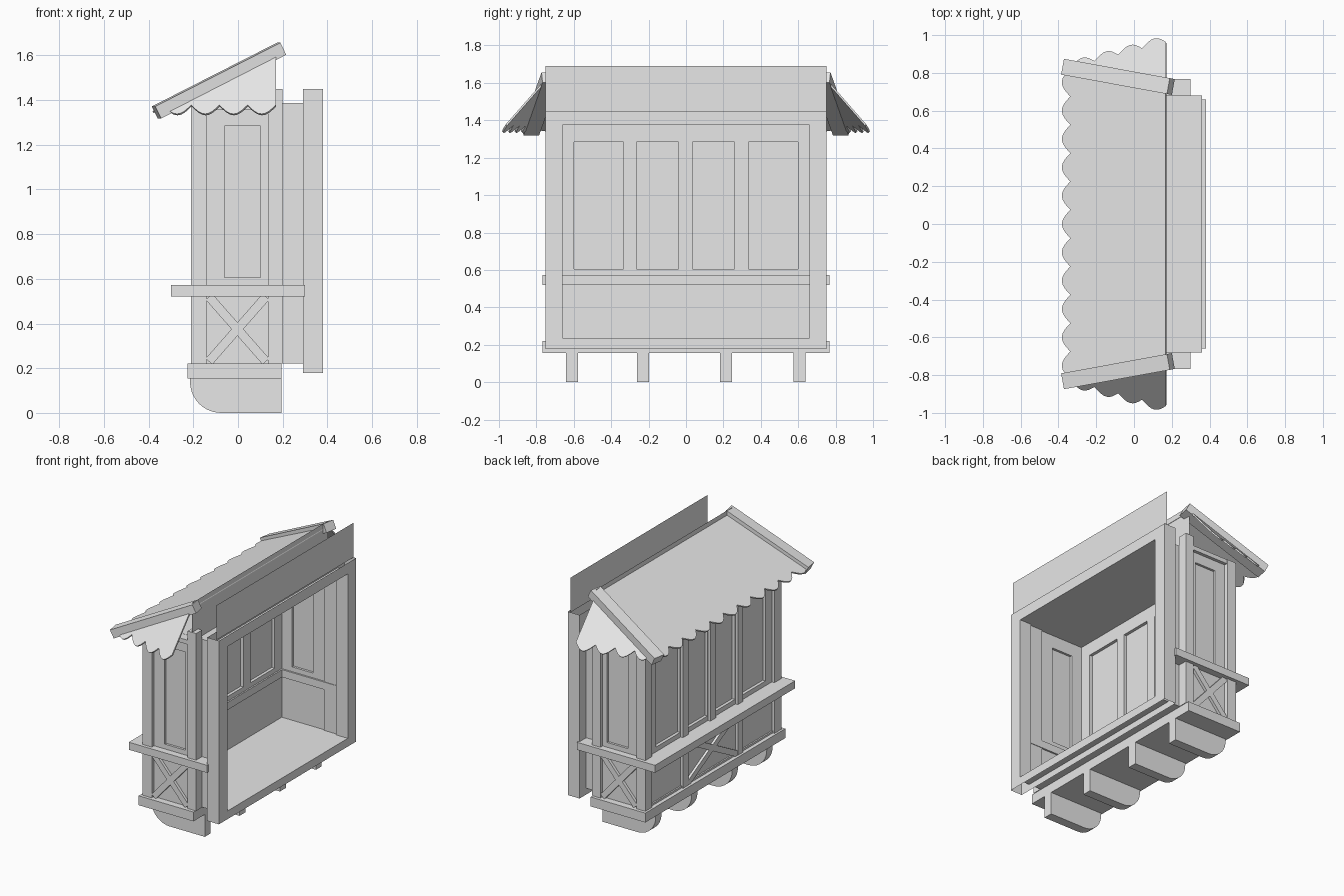
import bpy, bmesh, math
from mathutils import Vector

if "Cube" in bpy.data.objects:
    bpy.data.objects.remove(bpy.data.objects["Cube"], do_unlink=True)

grey = bpy.data.materials.new("plain_grey")
grey.use_nodes = True
grey.diffuse_color = (0.8, 0.8, 0.8, 1)
grey.node_tree.nodes["Principled BSDF"].inputs["Base Color"].default_value = (0.8, 0.8, 0.8, 1)


def finish(name, bm):
    mesh = bpy.data.meshes.new(name)
    bm.to_mesh(mesh)
    bm.free()
    obj = bpy.data.objects.new(name, mesh)
    bpy.context.collection.objects.link(obj)
    mesh.materials.append(grey)
    return obj


def faces(name, polys):
    """Open sheet parts from a few polygons."""
    bm = bmesh.new()
    for poly in polys:
        bm.faces.new([bm.verts.new(p) for p in poly])
    bmesh.ops.remove_doubles(bm, verts=bm.verts, dist=0.0001)
    return finish(name, bm)


def beam(name, p, q, width, depth, hint):
    """Box running from p to q, its depth pointing roughly along hint."""
    p, q = Vector(p), Vector(q)
    along = (q - p).normalized()
    side = along.cross(Vector(hint)).normalized() * width / 2
    up = side.cross(along).normalized() * depth / 2
    bm = bmesh.new()
    ends = [[bm.verts.new(c + side * a + up * b) for a, b in ((-1, -1), (1, -1), (1, 1), (-1, 1))]
            for c in (p, q)]
    bm.faces.new(ends[0])
    bm.faces.new(ends[1][::-1])
    for i in range(4):
        j = (i + 1) % 4
        bm.faces.new((ends[0][i], ends[1][i], ends[1][j], ends[0][j]))
    bmesh.ops.recalc_face_normals(bm, faces=bm.faces)
    return finish(name, bm)


def box(name, x, y, z):
    mid = sum(y) / 2, sum(z) / 2
    return beam(name, (x[0], *mid), (x[1], *mid), abs(y[1] - y[0]), z[1] - z[0], (0, 0, 1))


class Side:
    """Places parts on a wall: u runs along it, d is distance outward."""

    def __init__(self, name, axis, sign):
        self.name, self.axis, self.sign = name, axis, sign

    def point(self, u, d, z):
        d *= self.sign
        return (d, u, z) if self.axis == "x" else (u, d, z)

    def box(self, part, u, d, z):
        d = sorted(k * self.sign for k in d)
        x, y = (d, u) if self.axis == "x" else (u, d)
        return box(self.name + "_" + part, x, y, z)

    def window_wall(self, u, d, windows):
        # Bands below and above, piers between, recessed panes
        self.box("lower_wall", u, d, (0.22, 0.605))
        self.box("upper_wall", u, d, (1.285, 1.385))
        edges = [u[0]] + [e for w in windows for e in w] + [u[1]]
        for a, b in zip(edges[::2], edges[1::2]):
            self.box("wall_pier", (a, b), d, (0.605, 1.285))
        mid = sum(d) / 2
        for w in windows:
            self.box("window_pane", w, (mid - 0.004, mid + 0.004), (0.605, 1.285))

    def cross(self, u, d):
        for a, b in (u, u[::-1]):
            beam(self.name + "_cross_brace", self.point(a, d, 0.23), self.point(b, d, 0.52),
                 0.04, 0.024, self.point(0, 1, 0))


# Base, floor and ceiling
box("base_trim", (-0.225, 0.195), (-0.767, 0.767), (0.155, 0.22))
box("floor", (-0.2, 0.36), (-0.68, 0.68), (0.222, 0.235))
box("ceiling", (-0.2, 0.36), (-0.68, 0.68), (1.375, 1.386))

# Long window wall
long = Side("long_side", "x", -1)
long.window_wall((-0.72, 0.72), (0.14, 0.19),
                 [(-0.6, -0.335), (-0.265, -0.04), (0.035, 0.26), (0.335, 0.6)])
for u in (-0.3, 0.3):
    long.box("post", (u - 0.03, u + 0.03), (0.18, 0.208), (0.22, 1.36))
long.box("centre_post", (-0.03, 0.03), (0.18, 0.208), (0.57, 1.36))
long.box("top_rail", (-0.7, 0.7), (0.18, 0.208), (1.35, 1.385))
long.box("sill", (-0.768, 0.768), (0.13, 0.3), (0.52, 0.572))
long.cross((-0.27, 0.27), 0.195)

# Short window walls with rear posts and tunnel cheeks
for label, s in (("left_end", 1), ("right_end", -1)):
    end = Side(label, "y", s)
    end.window_wall((-0.19, 0.19), (0.68, 0.72), [(-0.06, 0.1)])
    end.box("corner_post", (-0.21, -0.14), (0.67, 0.745), (0.22, 1.385))
    end.box("rear_post", (0.135, 0.2), (0.68, 0.745), (0.22, 1.45))
    end.box("top_rail", (-0.14, 0.135), (0.71, 0.742), (1.355, 1.385))
    end.box("sill", (-0.3, 0.3), (0.668, 0.768), (0.52, 0.572))
    end.cross((-0.13, 0.125), 0.728)
    end.box("tunnel_cheek", (0.19, 0.36), (0.672, 0.68), (0.235, 1.385))

# Open frame around the rear opening
def rect(x, y, z0, z1):
    return [(x, -y, z0), (x, y, z0), (x, y, z1), (x, -y, z1)]

back, front = 0.29, 0.38
polys = []
for x in (back, front):
    o, i = rect(x, 0.752, 0.178, 1.45), rect(x, 0.66, 0.235, 1.375)
    polys += [(o[k], o[(k + 1) % 4], i[(k + 1) % 4], i[k]) for k in range(4)]
a, b = rect(back, 0.66, 0.235, 1.375), rect(front, 0.66, 0.235, 1.375)
polys += [(a[k], a[(k + 1) % 4], b[(k + 1) % 4], b[k]) for k in range(4)]
a, b = rect(back, 0.752, 0.178, 1.45), rect(front, 0.752, 0.178, 1.45)
polys += [(a[k], a[(k + 1) % 4], b[(k + 1) % 4], b[k]) for k in (1, 3)]
faces("rear_frame", polys)

# Upright sheets above the frame and behind the awning
faces("fascia_sheet", [rect(0.36, 0.752, 1.45, 1.69)])
faces("awning_back_sheet", [rect(0.17, 0.745, 1.385, 1.655)])

# Rounded support brackets
profile = [(0.195, 0.155), (0.195, 0.0), (-0.075, 0.0)]
for k in range(1, 11):
    t = math.radians(9 * k)
    profile.append((-0.075 - 0.14 * math.sin(t), 0.14 - 0.14 * math.cos(t)))
profile.append((-0.215, 0.155))
for y in (-0.61, -0.23, 0.213, 0.607):
    bm = bmesh.new()
    face = bm.faces.new([bm.verts.new((x, y - 0.032, z)) for x, z in profile])
    new = bmesh.ops.extrude_face_region(bm, geom=[face])["geom"]
    bmesh.ops.translate(bm, vec=(0, 0.064, 0), verts=[v for v in new if isinstance(v, bmesh.types.BMVert)])
    bmesh.ops.recalc_face_normals(bm, faces=bm.faces)
    finish("support_bracket", bm)


# Scalloped awning sheets
def scalloped(name, tops, start, end, drop, lobes, steps=8):
    start, end, drop = Vector(start), Vector(end), Vector(drop)
    outline = [Vector(t) for t in tops]
    for k in range(lobes * steps + 1):
        t = k / (lobes * steps)
        outline.append(start.lerp(end, t) + drop * abs(math.sin(math.pi * lobes * t)))
    obj = faces(name, [outline])
    mod = obj.modifiers.new("thickness", "SOLIDIFY")
    mod.thickness, mod.offset = 0.01, 0
    return obj


scalloped("awning_roof", [(0.17, -0.745, 1.62), (0.17, 0.745, 1.62)],
          (-0.335, 0.825, 1.368), (-0.335, -0.825, 1.368), (-0.045, 0, -0.0225), 11)
for s in (-1, 1):
    scalloped("awning_end", [(0.17, s * 0.745, 1.62)], (0.17, s * 0.96, 1.375),
              (-0.335, s * 0.825, 1.375), (0, s * 0.035, -0.04), 4)
    beam("hip_board", (-0.365, s * 0.83, 1.345), (0.195, s * 0.728, 1.63), 0.085, 0.06, (0, 0, 1))
